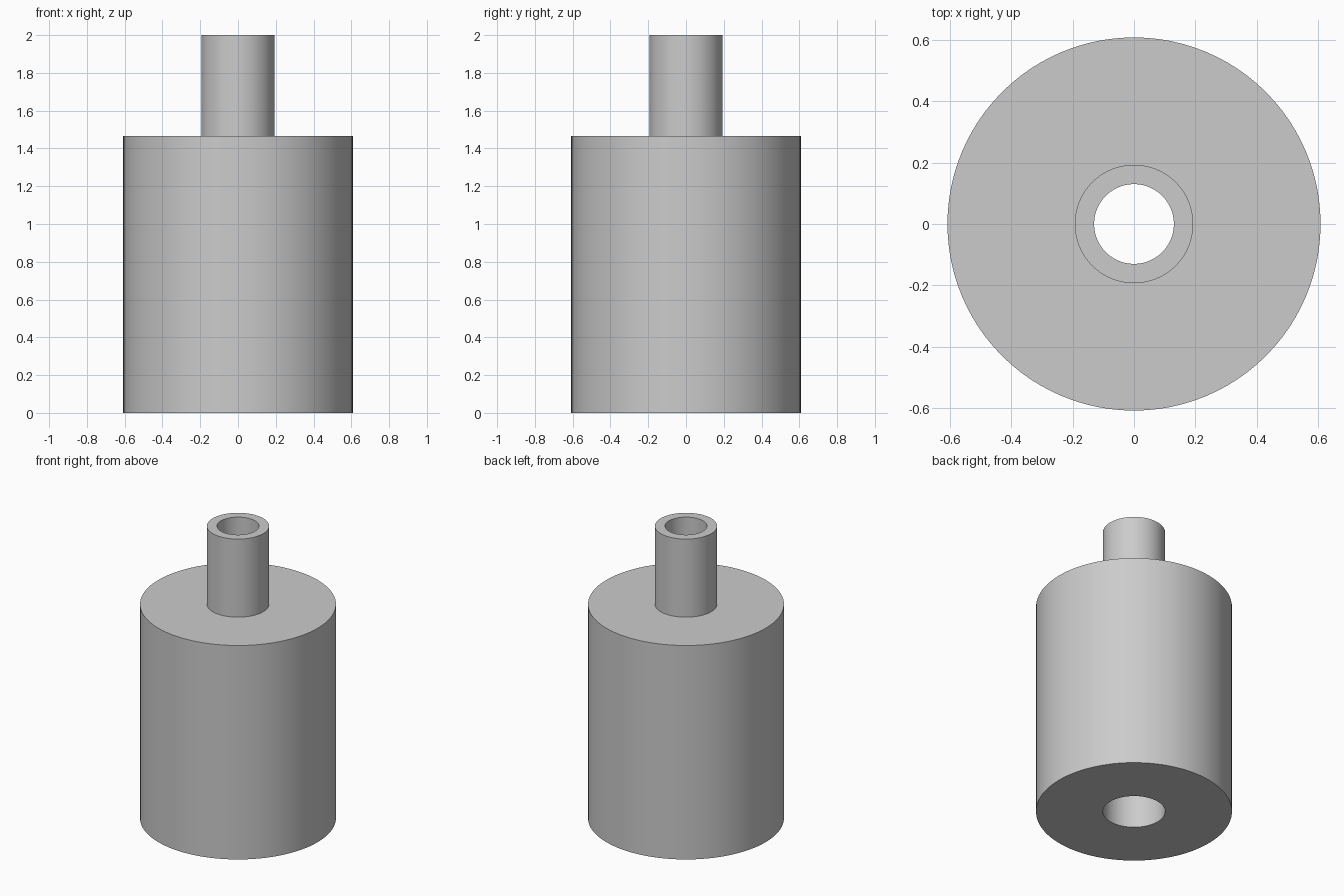
import bpy
import bmesh
import math
from mathutils import Matrix, Vector

cube = bpy.data.objects.get("Cube")
if cube:
    bpy.data.objects.remove(cube, do_unlink=True)

SEGMENTS = 96
BODY_RADIUS = 0.608
NECK_RADIUS = 0.193
BORE_RADIUS = 0.13
BODY_TOP = 1.465
NECK_BOTTOM = 0.93   # neck is seated inside the body bore
NECK_TOP = 2.0

grey = bpy.data.materials.new("plain grey")
grey.use_nodes = True
grey.diffuse_color = (0.6, 0.6, 0.6, 1)
grey.node_tree.nodes["Principled BSDF"].inputs["Base Color"].default_value = grey.diffuse_color


def tube(name, outer, inner, bottom, top):
    """Revolve a rectangular section around z into a hollow cylinder."""
    bm = bmesh.new()
    corners = [(inner, bottom), (outer, bottom), (outer, top), (inner, top)]
    rings = []
    for i in range(SEGMENTS):
        turn = Matrix.Rotation(math.tau * i / SEGMENTS, 3, "Z")
        rings.append([bm.verts.new(turn @ Vector((r, 0, z))) for r, z in corners])
    for i, ring in enumerate(rings):
        following = rings[(i + 1) % SEGMENTS]
        for j in range(4):
            k = (j + 1) % 4
            bm.faces.new((ring[j], following[j], following[k], ring[k]))
    bmesh.ops.recalc_face_normals(bm, faces=bm.faces)
    mesh = bpy.data.meshes.new(name)
    bm.to_mesh(mesh)
    bm.free()
    mesh.materials.append(grey)
    obj = bpy.data.objects.new(name, mesh)
    bpy.context.collection.objects.link(obj)
    bpy.ops.object.select_all(action="DESELECT")
    obj.select_set(True)
    bpy.context.view_layer.objects.active = obj
    bpy.ops.object.shade_smooth_by_angle(angle=math.radians(30))
    return obj


# Wide body with a bore that matches the neck
tube("body", BODY_RADIUS, NECK_RADIUS, 0, BODY_TOP)

# Narrow hollow neck rising out of the body
tube("neck", NECK_RADIUS, BORE_RADIUS, NECK_BOTTOM, NECK_TOP)
